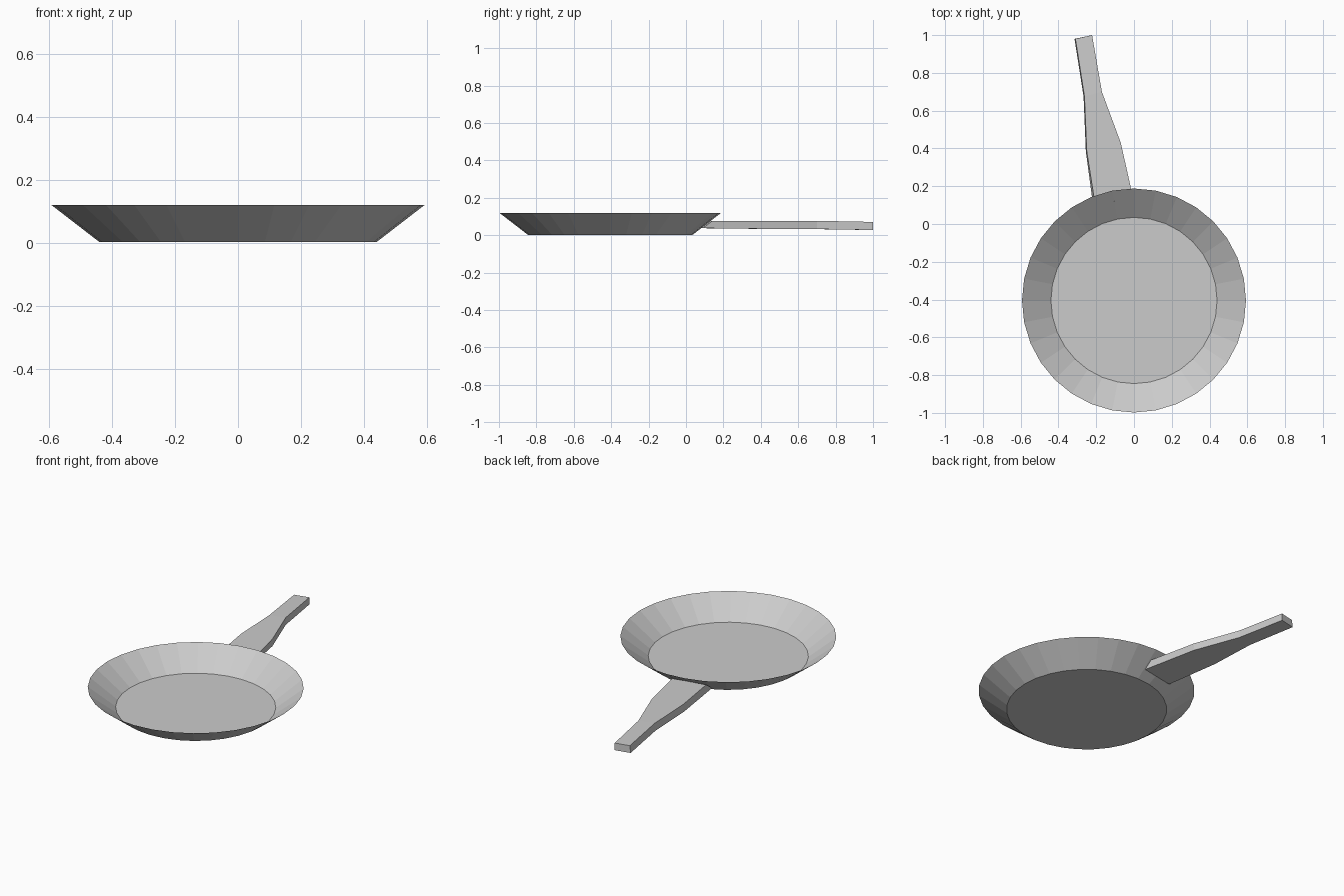
import bpy, bmesh, math

if "Cube" in bpy.data.objects:
    bpy.data.objects.remove(bpy.data.objects["Cube"])


def finish(bm, name):
    bmesh.ops.recalc_face_normals(bm, faces=bm.faces[:])
    mesh = bpy.data.meshes.new(name)
    bm.to_mesh(mesh)
    bm.free()
    obj = bpy.data.objects.new(name, mesh)
    bpy.context.collection.objects.link(obj)
    return obj


# Pan bowl: thin 32-sided open dish with flared wall
SIDES = 32
bm = bmesh.new()


def ring(radius, z):
    return [bm.verts.new((radius * math.sin(2 * math.pi * i / SIDES),
                          -0.405 + radius * math.cos(2 * math.pi * i / SIDES), z))
            for i in range(SIDES)]


base, rim = ring(0.44, 0.002), ring(0.593, 0.12)
bm.faces.new(base)
for i in range(SIDES):
    j = (i + 1) % SIDES
    bm.faces.new((base[i], base[j], rim[j], rim[i]))
# Face the dish upward / inward
pan = finish(bm, "pan_bowl")
if pan.data.polygons[0].normal.z < 0:
    pan.data.flip_normals()

# Handle: rectangular sections lofted along a gently bent outline
# each section: left x, left y, right x, right y, bottom z, top z
sections = [
    (-0.205, 0.10, -0.005, 0.14, 0.038, 0.076),
    (-0.25, 0.385, -0.07, 0.43, 0.034, 0.077),
    (-0.262, 0.675, -0.17, 0.70, 0.033, 0.077),
    (-0.31, 0.98, -0.222, 1.0, 0.028, 0.071),
]
bm = bmesh.new()
loops = []
for n, (lx, ly, rx, ry, zb, zt) in enumerate(sections):
    back = 0.05 if n == 0 else 0.0  # root end slants to follow the wall
    loops.append([bm.verts.new(p) for p in (
        (lx - 0.005, ly - back, zb), (rx, ry - back, zb),
        (rx, ry, zt), (lx, ly, zt))])
for a, b in zip(loops, loops[1:]):
    for i in range(4):
        j = (i + 1) % 4
        bm.faces.new((a[i], a[j], b[j], b[i]))
bm.faces.new(loops[0])
bm.faces.new(loops[-1])
finish(bm, "handle")
